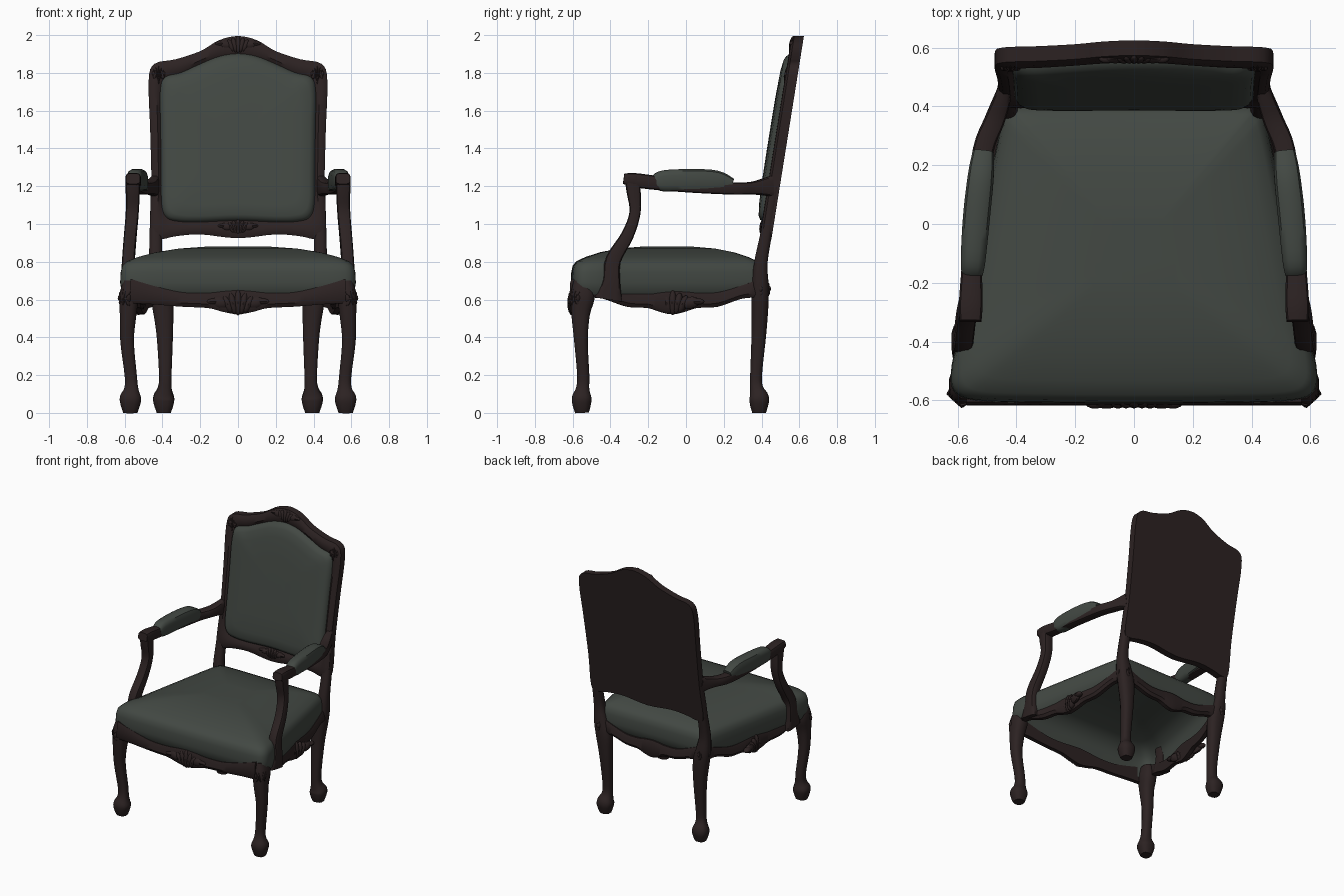
import bpy, bmesh, math
from mathutils import Vector, Matrix

cube = bpy.data.objects.get("Cube")
if cube:
    bpy.data.objects.remove(cube, do_unlink=True)


def material(name, colour):
    mat = bpy.data.materials.new(name)
    mat.use_nodes = True
    mat.diffuse_color = (*colour, 1)
    mat.node_tree.nodes["Principled BSDF"].inputs["Base Color"].default_value = (*colour, 1)
    return mat


WOOD = material("dark brown wood", (0.025, 0.016, 0.016))
FABRIC = material("grey green fabric", (0.055, 0.065, 0.056))


def finish(name, bm, mat, angle=40):
    bmesh.ops.recalc_face_normals(bm, faces=bm.faces)
    mesh = bpy.data.meshes.new(name)
    bm.to_mesh(mesh)
    bm.free()
    mesh.materials.append(mat)
    obj = bpy.data.objects.new(name, mesh)
    bpy.context.collection.objects.link(obj)
    bpy.ops.object.select_all(action="DESELECT")
    obj.select_set(True)
    bpy.context.view_layer.objects.active = obj
    bpy.ops.object.shade_smooth_by_angle(angle=math.radians(angle))
    return obj


def spline(points, steps, closed=False):
    """Smooth curve through points of any dimension."""
    pts = [Vector(p) for p in points]
    count = len(pts)
    out = []
    for i in range(count if closed else count - 1):
        if closed:
            a, b, c, d = (pts[(i + k) % count] for k in (-1, 0, 1, 2))
        else:
            a, b, c, d = (pts[min(max(i + k, 0), count - 1)] for k in (-1, 0, 1, 2))
        for k in range(steps):
            t = k / steps
            out.append(b + (c - a) * (t / 2) + (a * 2 - b * 5 + c * 4 - d) * (t * t / 2)
                       + (b * 3 - a - c * 3 + d) * (t ** 3 / 2))
    return out if closed else out + [pts[-1]]


def skin(name, rings, mat, angle=40):
    """Bridge closed rings of equal length and cap both ends."""
    bm = bmesh.new()
    loops = [[bm.verts.new(p) for p in ring] for ring in rings]
    for low, high in zip(loops, loops[1:]):
        for i in range(len(low)):
            j = (i + 1) % len(low)
            bm.faces.new((low[i], low[j], high[j], high[i]))
    bm.faces.new(loops[0])
    bm.faces.new(loops[-1])
    return finish(name, bm, mat, angle)


def limb(name, path, side, mat, square=0.75, sides=12):
    """Loft along (x, y, z, width radius, depth radius) stations."""
    stations = spline(path, 4)
    centres = [Vector((side * s[0], s[1], s[2])) for s in stations]
    rings = []
    for i, s in enumerate(stations):
        tangent = (centres[min(i + 1, len(centres) - 1)] - centres[max(i - 1, 0)]).normalized()
        u = Vector((1, 0, 0))
        u = (u - tangent * u.dot(tangent)).normalized()
        v = tangent.cross(u)
        ring = []
        for k in range(sides):
            a = math.tau * (k + 0.5) / sides
            c, n = math.cos(a), math.sin(a)
            ring.append(centres[i] + u * s[3] * math.copysign(abs(c) ** square, c)
                        + v * s[4] * math.copysign(abs(n) ** square, n))
        rings.append(ring)
    return skin(name, rings, mat)


def mirrored(half):
    """Close a half outline that starts and ends on the centre line."""
    return half + [(-x, y) for x, y in reversed(half[1:-1])]


def carving(name, place, turn, tilt, width, height, depth=0.025):
    """Fan of ribs with a leaf on either side."""
    bm = bmesh.new()
    frame = Matrix.Translation(place) @ Matrix.Rotation(turn, 4, "Z") @ Matrix.Rotation(tilt, 4, "X")

    def lobe(x, z, lean, sx, sz):
        shape = Matrix.Translation((x, 0, z)) @ Matrix.Rotation(lean, 4, "Y") @ Matrix.Diagonal((sx, depth, sz, 1))
        bmesh.ops.create_uvsphere(bm, u_segments=10, v_segments=8, radius=1, matrix=frame @ shape)

    for k in range(-2, 3):
        lobe(k * width * 0.16, -abs(k) * height * 0.06, k * 0.22, width * 0.13, height * (1 - abs(k) * 0.12))
    for s in (-1, 1):
        lobe(s * width * 0.55, 0, s * 1.35, height * 0.5, width * 0.3)
        lobe(s * width * 0.78, height * 0.1, s * 1.6, height * 0.28, width * 0.22)
    return finish(name, bm, WOOD)


def rail(name, start, end, lift=0.0):
    """Scalloped apron: stations are (position, bottom, top)."""
    half = [(0, 0.58 + lift, 0.71), (0.1, 0.575 + lift, 0.675), (0.24, 0.562, 0.638),
            (0.36, 0.555, 0.635), (0.43, 0.535, 0.643)]
    stations = half + [(0.5, 0.522, 0.648)] + [(1 - t, b, h) for t, b, h in reversed(half)]
    start, end = Vector(start), Vector(end)
    along = (end - start).normalized()
    out = Vector((along.y, -along.x))
    rings = []
    for t, low, high in spline(stations, 4):
        p = start.lerp(end, t)
        section = [(-0.03, low), (0, low), (0.013, low + 0.02), (0.008, high - 0.02), (0, high), (-0.03, high)]
        rings.append([(p.x + out.x * d, p.y + out.y * d, z) for d, z in section])
    return skin(name, rings, WOOD)


# Seat cushion: a crowned shell, hollow underneath
seat = spline(mirrored([(0, -0.61), (0.3, -0.608), (0.54, -0.6), (0.615, -0.565), (0.62, -0.48),
                        (0.59, -0.36), (0.53, -0.05), (0.46, 0.3), (0.43, 0.385), (0.36, 0.405),
                        (0, 0.405)]), 4, True)
layers = [(0.3, 0.855), (0.75, 0.82), (0.92, 0.775), (0.95, 0.7), (0.95, 0.615), (0.985, 0.63),
          (1, 0.69), (0.995, 0.745), (0.98, 0.78), (0.94, 0.803), (0.85, 0.825), (0.7, 0.85),
          (0.5, 0.87), (0.25, 0.881)]
skin("seat_cushion", [[(p.x * s, (p.y + 0.1) * s - 0.1, z) for p in seat] for s, z in layers], FABRIC, 60)

# Back: solid rear panel, raised frame and padded front
TILT = 0.16


def lean(z, depth=0.0):
    return 0.402 + TILT * (z - 0.8) + depth


outer = spline(mirrored([(0, 0.925), (0.2, 0.945), (0.33, 0.935), (0.41, 0.92), (0.462, 0.95),
                         (0.458, 1.2), (0.465, 1.5), (0.473, 1.76), (0.442, 1.848), (0.33, 1.872),
                         (0.2, 1.915), (0.1, 1.973), (0, 1.995)]), 4, True)
inner = spline(mirrored([(0, 1.02), (0.2, 1.012), (0.31, 1.015), (0.375, 1.035), (0.402, 1.1),
                         (0.405, 1.25), (0.408, 1.5), (0.41, 1.7), (0.385, 1.775), (0.3, 1.8),
                         (0.2, 1.845), (0.1, 1.885), (0, 1.9)]), 4, True)


def back_ring(mix, depth, scale=1.0):
    ring = []
    for a, b in zip(outer, inner):
        p = a.lerp(b, mix)
        z = 1.45 + (p.y - 1.45) * scale
        ring.append((p.x * scale, lean(z, depth), z))
    return ring


skin("back_frame", [back_ring(*r) for r in ((0, 0.031), (0, -0.02), (0.25, -0.032), (0.7, -0.034),
                                            (1, -0.02), (1, -0.005))], WOOD)
skin("back_padding", [back_ring(1, d, s) for s, d in ((1.01, -0.01), (1, -0.028), (0.975, -0.045),
                                                      (0.93, -0.056), (0.8, -0.064), (0.5, -0.068),
                                                      (0.2, -0.069))], FABRIC, 60)

# Carved aprons around the seat
rail("front_rail", (-0.57, -0.605), (0.57, -0.605))
rail("right_rail", (-0.445, 0.39), (-0.605, -0.53), 0.03)
rail("left_rail", (0.605, -0.53), (0.445, 0.39), 0.03)
rail("back_rail", (0.4, 0.41), (-0.4, 0.41), 0.02)

# Carved ornaments on the centre lines
carving("front_shell", (0, -0.603, 0.583), 0, 0, 0.17, 0.068)
carving("crest_shell", (0, lean(1.95, -0.024), 1.95), 0, -TILT, 0.12, 0.046, 0.016)
carving("lower_back_shell", (0, lean(0.985, -0.025), 0.985), 0, -TILT, 0.11, 0.042, 0.018)

for side, label in ((-1, "right"), (1, "left")):
    # Curved legs with rounded feet; the rear leg continues into the back upright
    limb(label + "_front_leg", [
        (0.573, -0.545, 0.7, 0.035, 0.05), (0.577, -0.547, 0.62, 0.052, 0.066),
        (0.582, -0.558, 0.52, 0.045, 0.05), (0.587, -0.556, 0.38, 0.037, 0.037),
        (0.568, -0.544, 0.2, 0.033, 0.033), (0.565, -0.547, 0.13, 0.038, 0.036),
        (0.569, -0.552, 0.08, 0.058, 0.053), (0.57, -0.552, 0.04, 0.052, 0.049),
        (0.57, -0.55, 0, 0.038, 0.037)], side, WOOD)
    limb(label + "_rear_leg", [
        (0.435, lean(1.2), 1.2, 0.026, 0.03), (0.435, lean(0.98), 0.98, 0.033, 0.031),
        (0.435, 0.397, 0.8, 0.037, 0.036), (0.42, 0.393, 0.68, 0.052, 0.045),
        (0.4, 0.392, 0.58, 0.058, 0.046), (0.388, 0.386, 0.42, 0.045, 0.04),
        (0.385, 0.371, 0.2, 0.034, 0.032), (0.388, 0.374, 0.13, 0.038, 0.036),
        (0.393, 0.387, 0.08, 0.057, 0.053), (0.393, 0.387, 0.04, 0.052, 0.049),
        (0.393, 0.387, 0, 0.038, 0.037)], side, WOOD)

    # Arm support, arm rail and arm pad
    limb(label + "_arm_support", [
        (0.588, -0.41, 0.6, 0.03, 0.075), (0.587, -0.395, 0.7, 0.034, 0.047),
        (0.58, -0.385, 0.81, 0.034, 0.042), (0.57, -0.31, 0.94, 0.034, 0.034),
        (0.56, -0.27, 1.06, 0.035, 0.03), (0.557, -0.277, 1.17, 0.038, 0.038),
        (0.556, -0.285, 1.25, 0.04, 0.042)], side, WOOD, 0.5)
    limb(label + "_arm_rail", [
        (0.556, -0.33, 1.24, 0.038, 0.028), (0.555, -0.27, 1.232, 0.041, 0.038),
        (0.551, -0.15, 1.217, 0.036, 0.038), (0.538, 0.05, 1.198, 0.035, 0.034),
        (0.513, 0.25, 1.188, 0.036, 0.033), (0.475, 0.35, 1.19, 0.035, 0.034),
        (0.45, 0.42, 1.197, 0.03, 0.048), (0.44, 0.46, 1.2, 0.024, 0.06)], side, WOOD, 0.5)
    limb(label + "_arm_pad", [
        (0.55, -0.17, 1.22, 0.036, 0.036), (0.547, -0.12, 1.228, 0.043, 0.057),
        (0.535, 0.03, 1.232, 0.047, 0.06), (0.521, 0.16, 1.227, 0.045, 0.057),
        (0.512, 0.24, 1.205, 0.037, 0.038)], side, FABRIC, 0.6)

    # Side, knee and corner carvings
    carving(label + "_side_shell", (side * 0.527, -0.07, 0.583), side * 1.4, 0, 0.17, 0.066)
    carving(label + "_front_knee", (side * 0.596, -0.585, 0.6), side * 0.75, 0, 0.04, 0.075)
    carving(label + "_rear_knee", (side * 0.435, 0.412, 0.65), side * 2.4, 0, 0.042, 0.07, 0.02)
    carving(label + "_corner_leaf", (side * 0.42, lean(1.79, -0.028), 1.79), 0, -TILT, 0.035, 0.05, 0.012)
